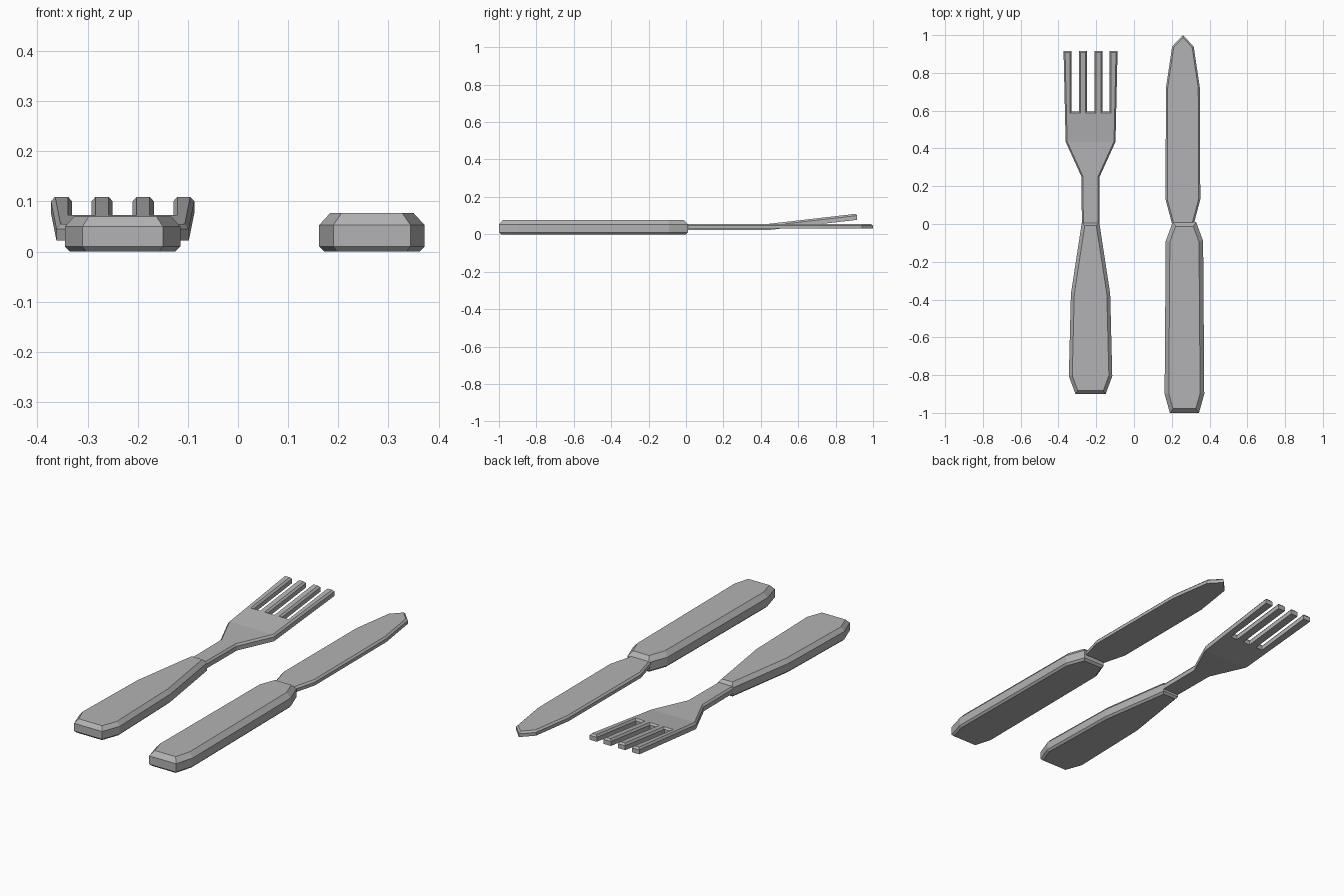
import bpy, bmesh
from mathutils import Vector

if "Cube" in bpy.data.objects:
    bpy.data.objects.remove(bpy.data.objects["Cube"])

metal = bpy.data.materials.new("grey metal")
metal.diffuse_color = (0.45, 0.45, 0.46, 1)
metal.use_nodes = True
metal.node_tree.nodes["Principled BSDF"].inputs["Base Color"].default_value = metal.diffuse_color


def inset(pts, d):
    """Mitred inward offset of a counter-clockwise outline."""
    out = []
    n = len(pts)
    for i in range(n):
        p = Vector(pts[i])
        a = (p - Vector(pts[i - 1])).normalized()
        b = (Vector(pts[(i + 1) % n]) - p).normalized()
        na, nb = Vector((-a.y, a.x)), Vector((-b.y, b.x))
        out.append(p + (na + nb) * (d / (1 + na.dot(nb))))
    return out


def slab(name, outline, levels, bend_y=None, slope=0):
    """Stack inset copies of an outline, cap them, optionally bend upward."""
    bm = bmesh.new()
    rings = [[bm.verts.new((p.x, p.y, z)) for p in inset(outline, d)]
             for z, d in levels]
    n = len(outline)
    for lo, hi in zip(rings, rings[1:]):
        for i in range(n):
            j = (i + 1) % n
            bm.faces.new((lo[i], lo[j], hi[j], hi[i]))
    bm.faces.new(rings[0][::-1])
    bm.faces.new(rings[-1])
    if bend_y is not None:
        bmesh.ops.bisect_plane(bm, geom=bm.verts[:] + bm.edges[:] + bm.faces[:],
                               dist=0.0005, plane_co=(0, bend_y, 0), plane_no=(0, 1, 0))
        for v in bm.verts:
            v.co.z += max(0, v.co.y - bend_y) * slope
    bmesh.ops.recalc_face_normals(bm, faces=bm.faces[:])
    me = bpy.data.meshes.new(name)
    bm.to_mesh(me)
    bm.free()
    me.materials.append(metal)
    ob = bpy.data.objects.new(name, me)
    bpy.context.collection.objects.link(ob)


def mirrored(cx, half):
    """Symmetric outline from (half width, y) pairs listed front to back."""
    right = [(cx + w, y) for w, y in half]
    left = [(cx - w, y) for w, y in reversed(half) if w > 0]
    return right + left


FX, KX = -0.23, 0.267

# Handles
slab("fork_handle",
     mirrored(FX, [(0.08, -0.9), (0.115, -0.805), (0.104, -0.37), (0.046, 0.01)]),
     [(0, 0.01), (0.01, 0), (0.05, 0), (0.07, 0.018)])
slab("knife_handle",
     mirrored(KX, [(0.077, -1), (0.105, -0.9), (0.099, -0.09), (0.062, 0.01)]),
     [(0, 0.01), (0.01, 0), (0.053, 0), (0.077, 0.022)])

# Knife blade
slab("knife_blade",
     mirrored(KX - 0.008, [(0.055, -0.01), (0.06, 0.01), (0.092, 0.13), (0.09, 0.72),
                           (0.057, 0.94), (0, 1)]),
     [(0.03, 0), (0.047, 0), (0.056, 0.009)])

# Fork head: neck, shoulders and four tines, bent upward past the shoulders
TIP, ROOT = 0.915, 0.595
slab("fork_head",
     mirrored(FX, [(0.046, -0.01), (0.048, 0.25), (0.132, 0.435), (0.143, TIP),
                   (0.101, TIP), (0.101, ROOT), (0.062, ROOT), (0.062, TIP),
                   (0.02, TIP), (0.02, ROOT)]),
     [(0.022, 0), (0.045, 0), (0.055, 0.008)], bend_y=0.435, slope=0.115)
